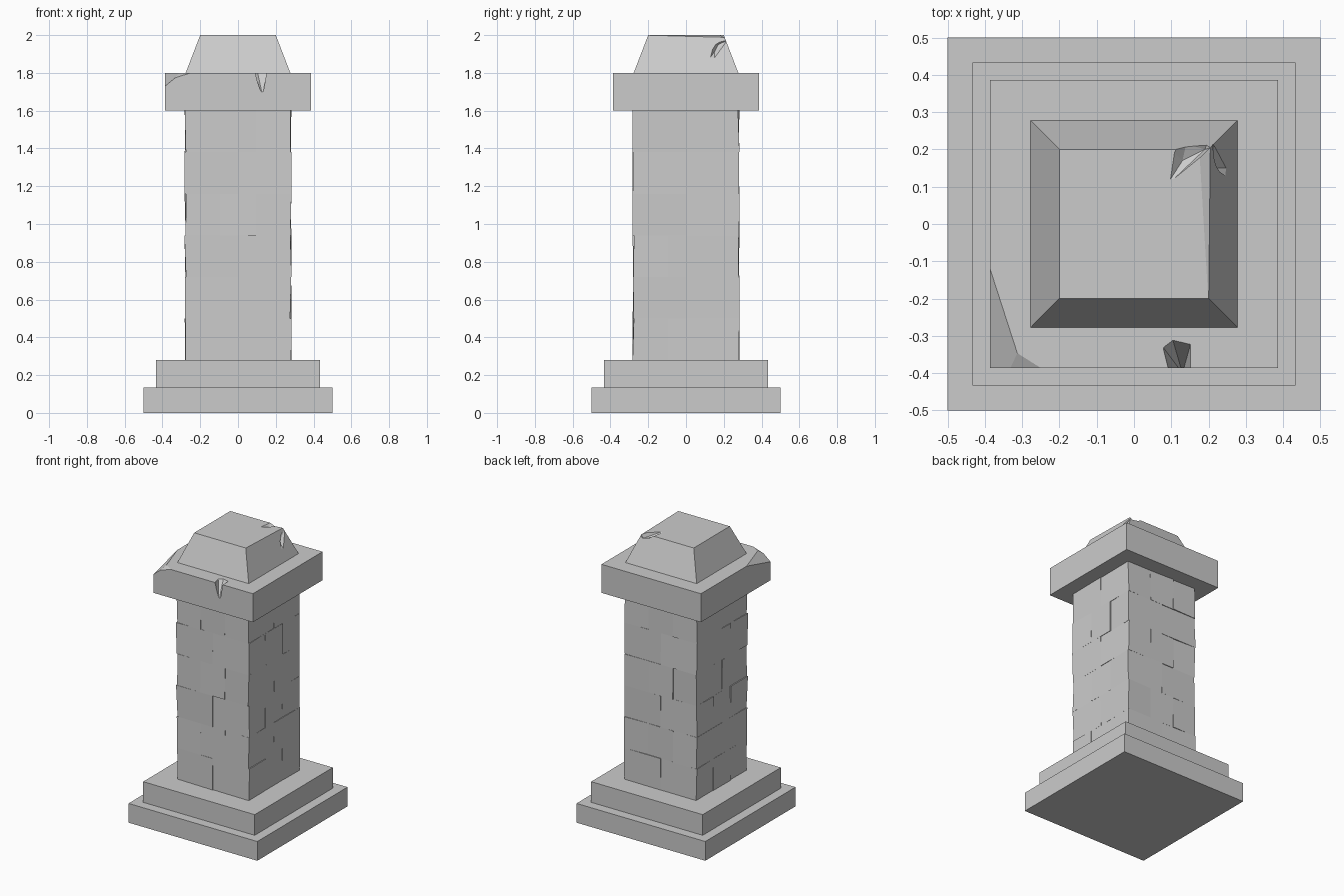
import bpy, bmesh, random
from mathutils import Vector

if "Cube" in bpy.data.objects:
    bpy.data.objects.remove(bpy.data.objects["Cube"])
random.seed(4)


def finish(bm, name):
    bmesh.ops.recalc_face_normals(bm, faces=bm.faces)
    me = bpy.data.meshes.new(name)
    bm.to_mesh(me)
    bm.free()
    ob = bpy.data.objects.new(name, me)
    bpy.context.collection.objects.link(ob)
    return ob


def add_block(bm, x0, x1, y0, y1, z0, z1):
    vs = bmesh.ops.create_cube(bm, size=1)["verts"]
    for v in vs:
        v.co = Vector((x1 if v.co.x > 0 else x0,
                       y1 if v.co.y > 0 else y0,
                       z1 if v.co.z > 0 else z0))
    return vs


def slab(name, h, z0, z1, top=None, planes=()):
    """Square slab, optionally tapered, with corners sliced off by planes."""
    bm = bmesh.new()
    for v in add_block(bm, -h, h, -h, h, z0, z1):
        if top and v.co.z > z0 + 0.001:
            v.co.x *= top / h
            v.co.y *= top / h
    for a, b, c in planes:
        a, b, c = Vector(a), Vector(b), Vector(c)
        n = (b - a).cross(c - a).normalized()
        if n.dot(Vector((0, 0, z0)) - a) > 0:
            n = -n
        bmesh.ops.bisect_plane(bm, geom=bm.verts[:] + bm.edges[:] + bm.faces[:],
                               plane_co=a, plane_no=n, clear_outer=True)
        bmesh.ops.holes_fill(bm, edges=[e for e in bm.edges if e.is_boundary])
    return finish(bm, name)


def chip(ob, pts):
    """Knock a faceted chip out of a part."""
    bm = bmesh.new()
    res = bmesh.ops.convex_hull(bm, input=[bm.verts.new(p) for p in pts])
    loose = [v for v in bm.verts if not v.link_faces]
    bmesh.ops.delete(bm, geom=loose, context='VERTS')
    cutter = finish(bm, "chip_cutter")
    cutter.hide_render = True
    m = ob.modifiers.new("chip", 'BOOLEAN')
    m.operation, m.solver, m.object = 'DIFFERENCE', 'EXACT', cutter
    bpy.context.view_layer.objects.active = ob
    bpy.ops.object.modifier_apply(modifier=m.name)
    bpy.data.objects.remove(cutter)


# Stepped base
slab("base_lower", 0.5, 0, 0.135)
slab("base_upper", 0.433, 0.135, 0.28)

# Shaft: six courses of uneven stone blocks, joints alternating each course
H = 0.276
halves, thirds = [-H, 0, H], [-H, -0.095, 0.095, H]
bm = bmesh.new()
for i in range(6):
    xs, ys = (halves, thirds) if i % 2 == 0 else (thirds, halves)
    z0 = 0.28 + 0.22 * i
    for x0, x1 in zip(xs, xs[1:]):
        for y0, y1 in zip(ys, ys[1:]):
            for v in add_block(bm, x0, x1, y0, y1, z0, z0 + 0.22):
                for k in (0, 1):
                    if abs(v.co[k]) > H - 0.001:
                        v.co[k] += (1 if v.co[k] > 0 else -1) * random.uniform(-0.001, 0.008)
finish(bm, "shaft_stones")

# Capstone with a broken front-left corner and a notch in the front edge
cap = slab("capstone", 0.386, 1.6, 1.8, planes=[
    ((-.386, -.12, 1.8), (-.30, -.386, 1.8), (-.386, -.386, 1.73)),
    ((-.386, -.30, 1.8), (-.25, -.386, 1.8), (-.33, -.386, 1.775))])
chip(cap, [(.09, -.40, 1.82), (.155, -.40, 1.82), (.13, -.40, 1.68), (.11, -.40, 1.74),
           (.07, -.32, 1.82), (.10, -.297, 1.82), (.155, -.31, 1.82), (.12, -.36, 1.76)])

# Tapered top with a worn right edge and chips at the back-right corner
top = slab("tapered_top", 0.277, 1.8, 2.0, top=0.2, planes=[
    ((.199, -.2, 2.0), (.175, .2, 2.0), (.21, .2, 1.986))])
chip(top, [(.085, .10, 2.01), (.10, .20, 2.01), (.14, .215, 1.985), (.21, .25, 1.99),
           (.22, .21, 2.01), (.15, .16, 2.01), (.13, .17, 1.975), (.19, .20, 1.965)])
chip(top, [(.26, .12, 1.95), (.26, .12, 1.87), (.26, .15, 1.865), (.26, .17, 1.93),
           (.23, .20, 1.99), (.21, .215, 1.97), (.215, .15, 1.91), (.205, .17, 1.95)])
